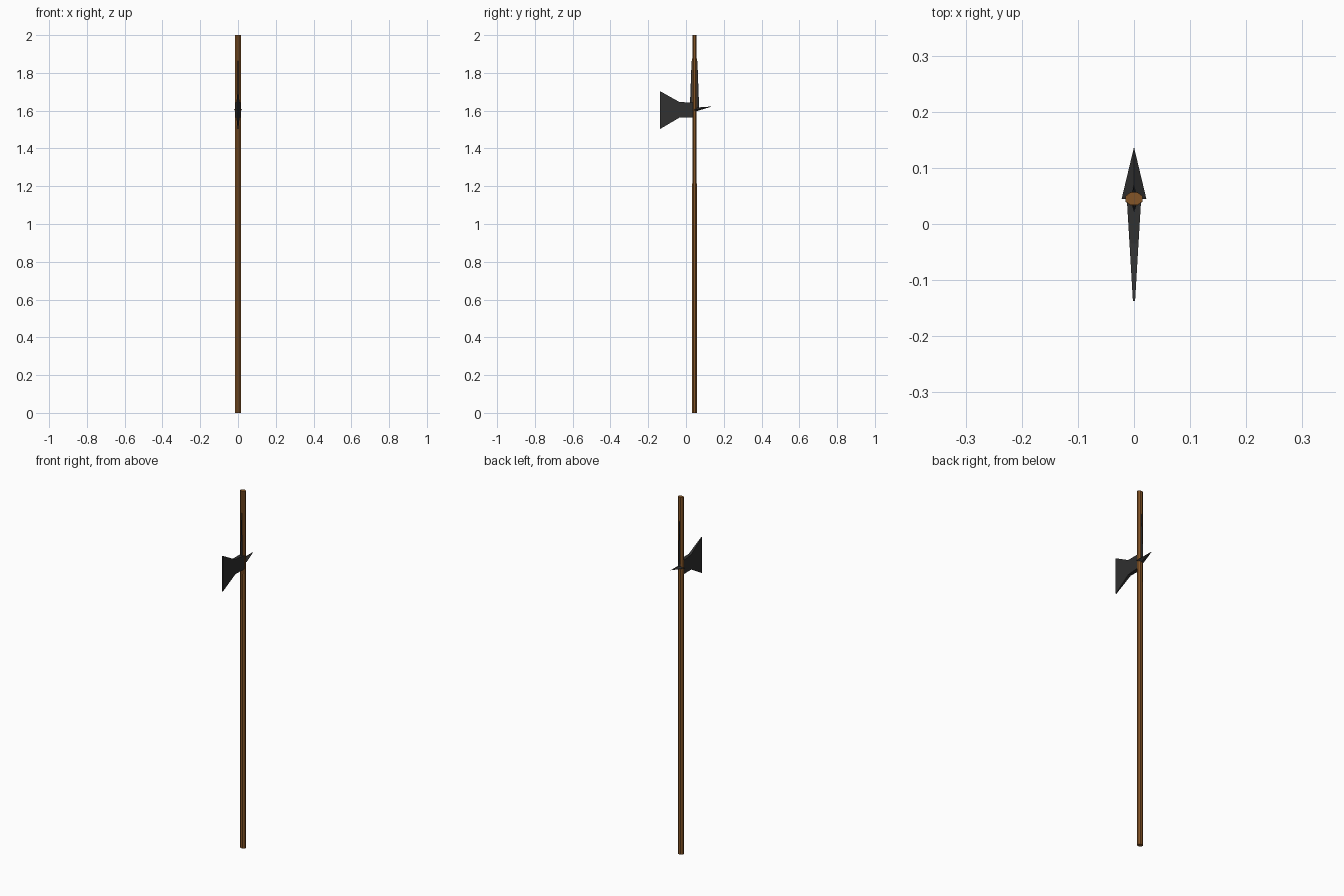
import bpy, bmesh, math

if "Cube" in bpy.data.objects:
    bpy.data.objects.remove(bpy.data.objects["Cube"])

def material(name, rgb):
    m = bpy.data.materials.new(name)
    m.diffuse_color = (*rgb, 1)
    m.use_nodes = True
    m.node_tree.nodes["Principled BSDF"].inputs["Base Color"].default_value = m.diffuse_color
    return m

wood = material("brown wood", (0.23, 0.09, 0.02))
steel = material("dark steel", (0.03, 0.03, 0.03))
CY = 0.045  # shaft centre

def build(name, sections, mat):
    """Skin a list of equal-length cross-sections; a single point makes a tip."""
    bm = bmesh.new()
    rings = [[bm.verts.new(p) for p in s] for s in sections]
    for a, b in zip(rings, rings[1:]):
        n = len(a)
        for i in range(n):
            j = (i + 1) % n
            bm.faces.new((a[i], a[j], b[0]) if len(b) == 1 else (a[i], a[j], b[j], b[i]))
    for r in (rings[0], rings[-1]):
        if len(r) > 2:
            bm.faces.new(r)
    bmesh.ops.recalc_face_normals(bm, faces=bm.faces)
    me = bpy.data.meshes.new(name)
    bm.to_mesh(me)
    bm.free()
    me.materials.append(mat)
    ob = bpy.data.objects.new(name, me)
    bpy.context.collection.objects.link(ob)
    return ob

# Pole, slightly slimmer towards the top
def ring(rx, ry, z, n=8):
    return [(rx * math.cos(math.tau * (i + .5) / n),
             CY + ry * math.sin(math.tau * (i + .5) / n), z) for i in range(n)]

build("shaft", [ring(0.0165, 0.0135, 0), ring(0.016, 0.0125, 2)], wood)

# Axe blade: flares in height and thins towards the cutting edge
def slab(y, x, z0, z1):
    return [(-x, y, z0), (x, y, z0), (x, y, z1), (-x, y, z1)]

build("axe_blade", [slab(0.04, 0.0125, 1.565, 1.642),
                    slab(-0.035, 0.008, 1.563, 1.646),
                    slab(-0.137, 0.002, 1.503, 1.703)], steel)

# Rear spike: diamond base drawn to a point
build("rear_spike", [[(-0.022, CY, 1.604), (0, CY, 1.594), (0.022, CY, 1.604), (0, CY, 1.616)],
                     [(0, 0.137, 1.622)]], steel)

# Upright blade lying along the pole
def diamond(x, w, z):
    return [(-x, CY, z), (0, CY - w, z), (x, CY, z), (0, CY + w, z)]

build("spear_blade", [diamond(0.008, 0.025, 1.605), diamond(0.006, 0.0155, 1.86),
                      [(0, CY, 1.93)]], steel)
